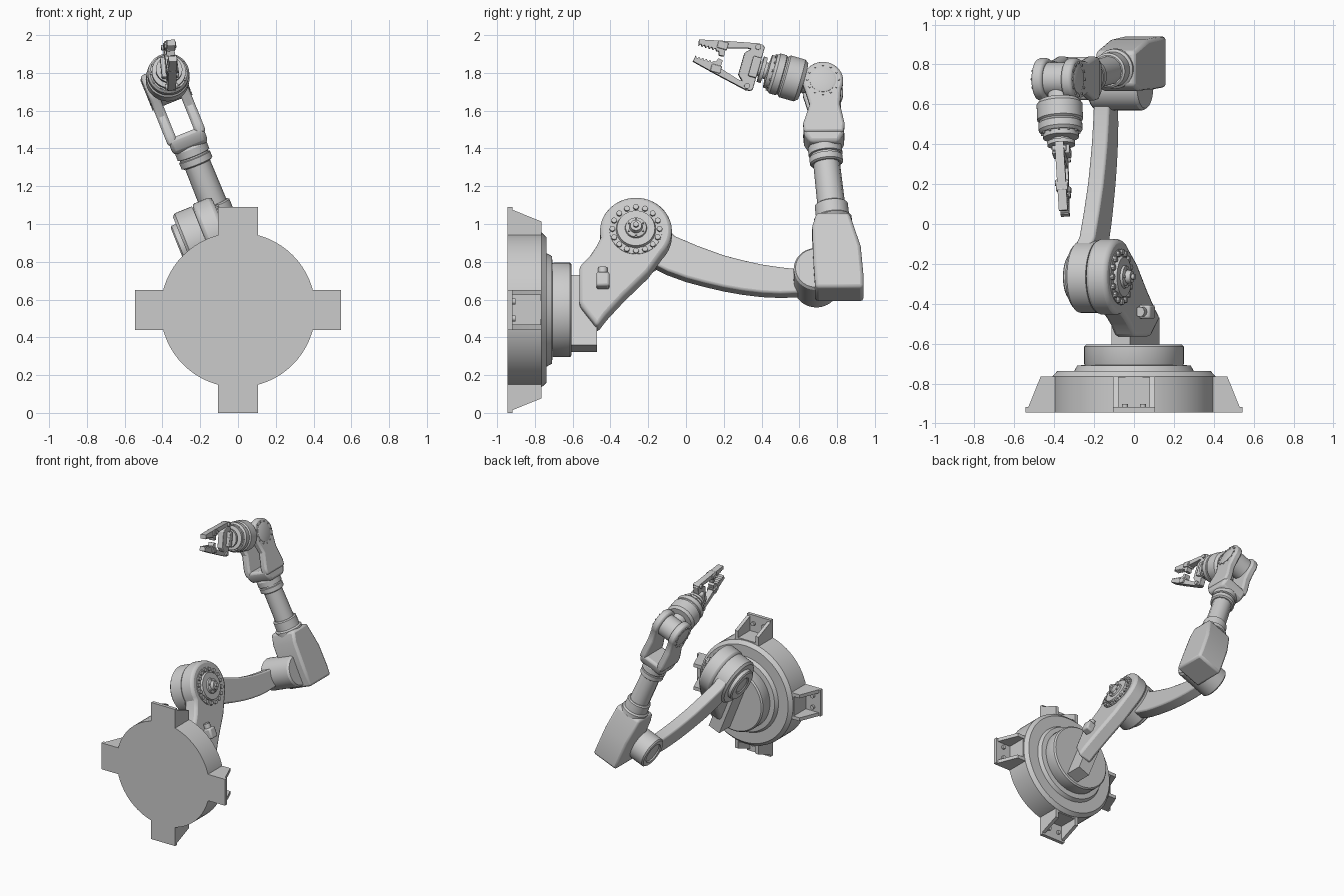
import bpy, bmesh, math
from mathutils import Matrix, Vector

R = Matrix.Rotation
BASE = Matrix.Translation((0, 0, 0.545))
ARM = BASE @ R(math.radians(-22), 4, 'Y')    # turned arm frame: x across, y out, z up
ALONG_Y = R(math.radians(-90), 4, 'X')       # lathe axis -> y
ALONG_X = R(math.radians(90), 4, 'Y')        # lathe axis -> x


def finish(name, bm, M, bevel=0):
    bmesh.ops.recalc_face_normals(bm, faces=bm.faces)
    me = bpy.data.meshes.new(name)
    bm.to_mesh(me)
    bm.free()
    ob = bpy.data.objects.new(name, me)
    ob.matrix_world = M
    bpy.context.collection.objects.link(ob)
    if bevel:
        m = ob.modifiers.new("Bevel", 'BEVEL')
        m.width, m.segments, m.limit_method = bevel, 2, 'ANGLE'
        m.angle_limit = math.radians(35)
    bpy.ops.object.select_all(action='DESELECT')
    ob.select_set(True)
    bpy.context.view_layer.objects.active = ob
    bpy.ops.object.shade_smooth_by_angle(angle=math.radians(32))
    return ob


def lathe(name, profile, M, n=48):
    """Solid of revolution about local z from (radius, height) points."""
    bm = bmesh.new()
    rings = [[bm.verts.new((r * math.cos(2 * math.pi * i / n), r * math.sin(2 * math.pi * i / n), h))
              for i in range(n)] for r, h in profile]
    for a, b in zip(rings, rings[1:]):
        for i in range(n):
            bm.faces.new((a[i], a[(i + 1) % n], b[(i + 1) % n], b[i]))
    bm.faces.new(rings[0][::-1])
    bm.faces.new(rings[-1])
    return finish(name, bm, M)


def prism(name, pts, lo, hi, M, bevel=0):
    """Outline in local (y, z) extruded along local x from lo to hi."""
    bm = bmesh.new()
    a = [bm.verts.new((lo, *p)) for p in pts]
    b = [bm.verts.new((hi, *p)) for p in pts]
    n = len(pts)
    bm.faces.new(a[::-1])
    bm.faces.new(b)
    for i in range(n):
        bm.faces.new((a[i], a[(i + 1) % n], b[(i + 1) % n], b[i]))
    return finish(name, bm, M, bevel)


def arc(c, r, a0, a1, n):
    return [(c[0] + r * math.cos(math.radians(a0 + (a1 - a0) * i / n)),
             c[1] + r * math.sin(math.radians(a0 + (a1 - a0) * i / n))) for i in range(n + 1)]


def rect(a0, b0, a1, b1):
    return [(a0, b0), (a1, b0), (a1, b1), (a0, b1)]


def across(w, y, u):
    return ARM @ Matrix.Translation((w, y, u)) @ ALONG_X


def bolts(name, M, count, ring, r, h):
    for i in range(count):
        a = 2 * math.pi * i / count
        lathe(name, [(r, -0.005), (r, h)],
              M @ Matrix.Translation((ring * math.cos(a), ring * math.sin(a), 0)), 8)


# Base drum and turntable
lathe("base_drum", [(0.41, -0.945), (0.41, -0.765), (0.385, -0.738), (0.30, -0.738), (0.285, -0.71),
                    (0.235, -0.705)], BASE @ ALONG_Y, 64)
lathe("turntable", [(0.24, -0.72), (0.25, -0.70), (0.25, -0.615), (0.24, -0.605)], BASE @ ALONG_Y, 64)

# Four feet: plate, two gussets, inner wall and bolts
for k in range(4):
    F = BASE @ R(k * math.pi / 2, 4, 'Y')
    prism("foot_plate", rect(-0.945, 0.36, -0.918, 0.545), -0.105, 0.105, F)
    for s in (-1, 1):
        prism("foot_gusset", [(-0.945, 0.36), (-0.945, 0.545), (-0.918, 0.53), (-0.765, 0.468), (-0.765, 0.36)],
              s * 0.105, s * 0.078, F)
        lathe("foot_bolt", [(0.016, 0), (0.016, 0.018)],
              F @ Matrix.Translation((s * 0.045, -0.92, 0.48)) @ ALONG_Y, 12)
    prism("foot_web", rect(-0.945, 0.36, -0.77, 0.415), -0.09, 0.09, F)

# Shoulder bracket
SH = (-0.265, 0.42)
prism("shoulder_block", rect(-0.62, -0.22, -0.47, 0.18), -0.05, 0.05, ARM)
prism("shoulder_bracket", arc(SH, 0.19, -42, 192, 36) +
      [(-0.475, 0.33), (-0.51, 0.275), (-0.565, 0.215), (-0.565, 0.0), (-0.47, -0.13), (-0.42, -0.06),
       (-0.33, 0.045), (-0.2, 0.18)], -0.02, 0.095, ARM, 0.02)
prism("sensor_box", rect(-0.475, 0.08, -0.405, 0.16), 0.08, 0.15, ARM, 0.012)
lathe("sensor_knob", [(0.025, 0), (0.025, 0.045)],
      ARM @ Matrix.Translation((0.11, -0.44, 0.15)), 16)

# Shoulder cap with scalloped rim, hub and motor on the far side
lathe("shoulder_cap", [(0.14, 0.09), (0.14, 0.1), (0.105, 0.1), (0.1, 0.118), (0.058, 0.118), (0.055, 0.13),
                       (0.035, 0.135), (0.03, 0.16), (0.014, 0.16), (0.014, 0.175)], across(0, *SH))
bolts("cap_rim_stud", across(0.1, *SH), 16, 0.125, 0.015, 0.013)
bolts("hub_bolt", across(0.13, *SH), 6, 0.043, 0.006, 0.01)
lathe("shoulder_motor", [(0.15, -0.13), (0.125, -0.125), (0.125, -0.16), (0.115, -0.168), (0.07, -0.168),
                         (0.06, -0.16)][::-1] + [(0.15, -0.1)], across(0, *SH))

# Curved upper arm link
EL = (0.69, 0.185)
top = [(-0.06, 0.44), (0.06, 0.385), (0.2, 0.33), (0.3, 0.302), (0.4, 0.278), (0.5, 0.262), (0.6, 0.25)]
low = [(0.6, 0.116), (0.5, 0.112), (0.4, 0.117), (0.3, 0.13), (0.2, 0.149), (0.1, 0.174), (0, 0.203),
       (-0.1, 0.242), (-0.17, 0.28)]
prism("upper_arm", arc(SH, 0.175, 300, 60, 30)[::1] + top + arc(EL, 0.075, 60, -60, 8) + low,
      -0.12, -0.035, ARM, 0.015)
lathe("shoulder_disc", [(0.165, -0.135), (0.18, -0.12), (0.18, -0.02)], across(0, *SH))

# Elbow drum and forearm housing
lathe("elbow_drum", [(0.075, -0.125), (0.08, -0.135), (0.11, -0.135), (0.12, -0.125), (0.12, 0.12), (0.11, 0.135)],
      across(0, *EL))
prism("elbow_yoke", rect(0.58, 0.14, 0.75, 0.24), 0.0, 0.12, ARM, 0.01)
prism("forearm_housing", [(0.685, 0.05), (0.94, 0.05), (0.94, 0.12), (0.925, 0.29), (0.865, 0.48),
                          (0.69, 0.48), (0.668, 0.4), (0.675, 0.2)], -0.016, 0.198, ARM, 0.018)

# Forearm collar, tube and wrist ring along a slightly leaning axis
FA = ARM @ Matrix.Translation((0.09, 0.775, 0.508)) @ R(math.atan(0.105), 4, 'X')
lathe("forearm_collar", [(0.1, -0.05), (0.1, -0.02), (0.088, -0.01), (0.088, 0.055), (0.078, 0.062)], FA)
lathe("forearm_tube", [(0.074, 0), (0.07, 0.36)], FA, 12)
lathe("wrist_ring", [(0.078, 0.29), (0.088, 0.297), (0.088, 0.33), (0.08, 0.333), (0.08, 0.342), (0.09, 0.345),
                     (0.09, 0.385), (0.08, 0.40)], FA)

# Wrist fork with two prongs
WR = (0.725, 1.235)
prism("fork_base", [(0.655, 0.885), (0.625, 0.935), (0.62, 0.975), (0.84, 0.975), (0.835, 0.935), (0.81, 0.885)],
      -0.01, 0.19, ARM, 0.02)
for s in (-1, 1):
    prism("fork_prong", arc(WR, 0.107, -25, 205, 28) +
          [(0.655, 1.1), (0.62, 0.99), (0.625, 0.94), (0.835, 0.94), (0.84, 0.99), (0.815, 1.1)],
          0.09 + s * 0.052, 0.09 + s * 0.108, ARM, 0.014)
    M = across(0.09 + s * 0.106, *WR) @ R(0 if s > 0 else math.pi, 4, 'X')
    lathe("prong_cap", [(0.07, -0.01), (0.07, 0.004), (0.06, 0.008)], M, 32)
    bolts("prong_bolt", M, 12, 0.083, 0.006, 0.008)

# Hand frame: y along the hand, z across the jaws
W = ARM @ Vector((0.09, *WR))
d = Vector((0.03, -0.675, 0.195)).normalized()
p = Vector((-0.08, 0, 1))
p = (p - d * p.dot(d)).normalized()
HAND = Matrix((d.cross(p), d, p)).transposed().to_4x4()
HAND.translation = W
lathe("wrist_pivot", [(0.085, -0.055), (0.085, 0.055)], across(0.09, *WR), 32)
lathe("wrist_drum", [(0.05, 0.05), (0.06, 0.105), (0.1, 0.11), (0.115, 0.13), (0.115, 0.21), (0.105, 0.218),
                     (0.105, 0.226), (0.11, 0.23), (0.11, 0.265), (0.098, 0.28), (0.09, 0.28), (0.09, 0.305),
                     (0.045, 0.31), (0.045, 0.325), (0.07, 0.325), (0.07, 0.345), (0.04, 0.345), (0.04, 0.37)],
      HAND @ ALONG_Y)
bolts("drum_bolt", HAND @ ALONG_Y @ Matrix.Translation((0, 0, 0.28)), 12, 0.094, 0.006, 0.008)

# Gripper palm
prism("palm", [(0.355, -0.12), (0.355, 0.12), (0.385, 0.125), (0.45, 0.06), (0.45, -0.06), (0.385, -0.125)],
      -0.022, 0.022, HAND, 0.004)
prism("palm_bridge", rect(0.355, -0.055, 0.4, 0.055), -0.045, 0.045, HAND, 0.006)

# Two toothed fingers
teeth = [(0.595 + 0.01 * i, 0.04 if i % 2 else 0.028) for i in range(11)]
for s in (-1, 1):
    pts = [(0.365, 0.09), (0.365, 0.125), (0.39, 0.128), (0.57, 0.09), (0.70, 0.06)] + teeth[::-1] + \
          [(0.585, 0.03), (0.575, 0.008), (0.55, 0.012), (0.553, 0.055), (0.44, 0.088)]
    prism("finger", [(a, s * b) for a, b in pts], -0.022, 0.022, HAND)
    for a, b in ((0.39, 0.108), (0.56, 0.07)):
        lathe("finger_pin", [(0.015, -0.034), (0.015, 0.034)],
              HAND @ Matrix.Translation((0, a, s * b)) @ ALONG_X, 16)
    prism("finger_knuckle", [(a, s * b) for a, b in rect(0.545, 0.045, 0.6, 0.085)], -0.03, 0.03, HAND, 0.004)
